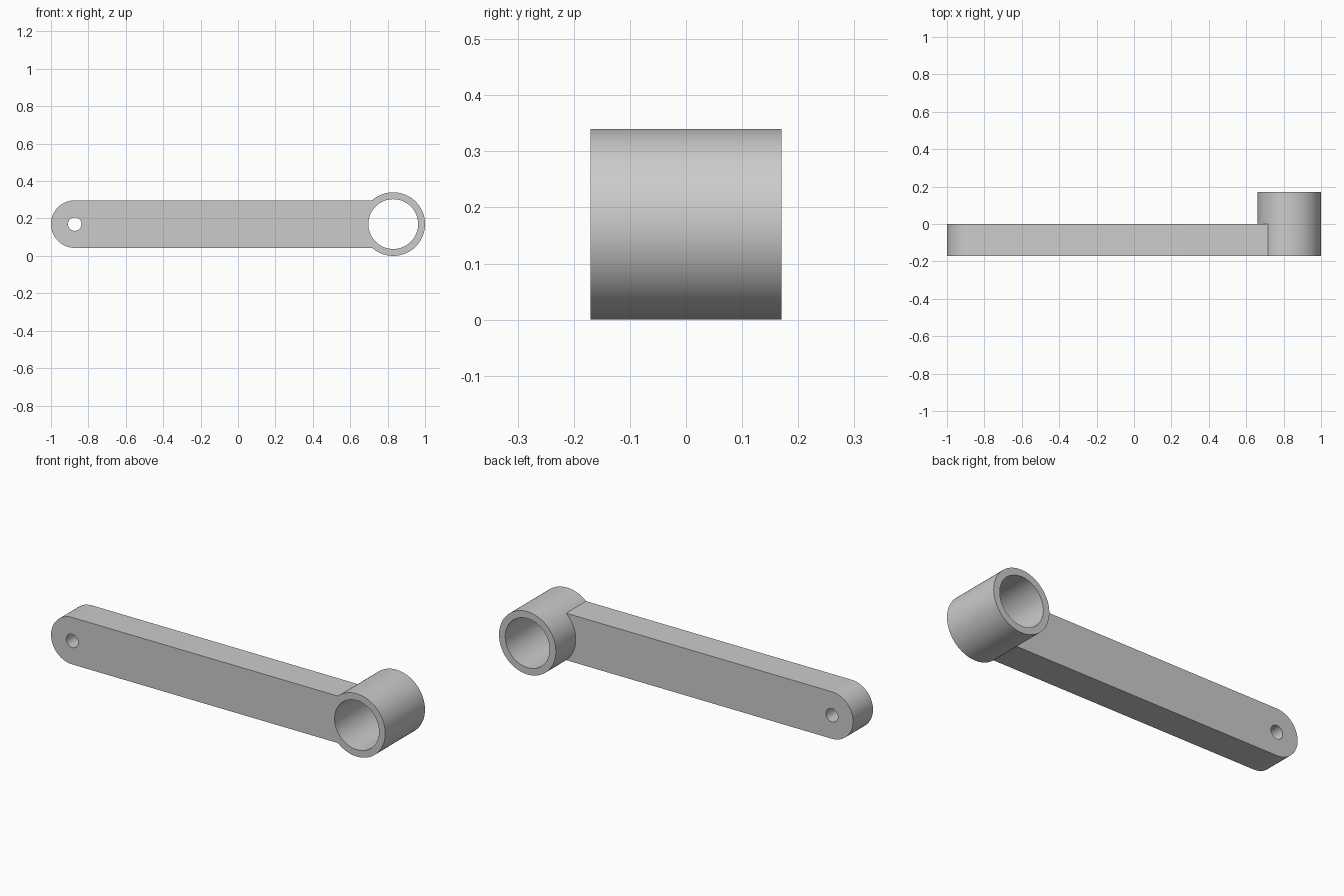
import bpy, bmesh
from math import pi, cos, sin, asin

if "Cube" in bpy.data.objects:
    bpy.data.objects.remove(bpy.data.objects["Cube"], do_unlink=True)

MID_Z = 0.17
TUBE_X, TUBE_R, BORE_R = 0.83, 0.17, 0.133
PIN_X, ARM_R, PIN_R = -0.873, 0.127, 0.036
FRONT, ARM_BACK, TUBE_BACK = -0.17, 0.0, 0.17

steel = bpy.data.materials.new("light grey")
steel.use_nodes = True
steel.diffuse_color = (0.6, 0.6, 0.6, 1)
steel.node_tree.nodes["Principled BSDF"].inputs["Base Color"].default_value = (0.6, 0.6, 0.6, 1)

bm = bmesh.new()


def arc(cx, r, start, end, steps):
    """Points (x, z) along an arc, both ends included."""
    angles = [start + (end - start) * i / steps for i in range(steps + 1)]
    return [(cx + r * cos(a), MID_Z + r * sin(a)) for a in angles]


def wall(points, y0, y1):
    """Strip of quads along a path, from depth y0 to y1."""
    rows = [[bm.verts.new((x, y, z)) for x, z in points] for y in (y0, y1)]
    for i in range(len(points) - 1):
        bm.faces.new((rows[0][i], rows[0][i + 1], rows[1][i + 1], rows[1][i]))


def cap(y, *loops):
    """Flat face at depth y: an outline followed by its holes."""
    edges = []
    for loop in loops:
        verts = [bm.verts.new((x, y, z)) for x, z in loop]
        edges += [bm.edges.new((v, verts[i - 1])) for i, v in enumerate(verts)]
    bmesh.ops.triangle_fill(bm, edges=edges, use_beauty=True, normal=(0, 1, 0))


# Paths: the tube's outside is split where the arm meets it
join = pi - asin(ARM_R / TUBE_R)
tube_outer = arc(TUBE_X, TUBE_R, -join, join, 72)
tube_inner = arc(TUBE_X, TUBE_R, join, 2 * pi - join, 24)
arm_side = [tube_outer[-1]] + arc(PIN_X, ARM_R, pi / 2, 3 * pi / 2, 40) + [tube_outer[0]]
bore = arc(TUBE_X, BORE_R, 0, 2 * pi, 80)
pin_hole = arc(PIN_X, PIN_R, 0, 2 * pi, 40)

# Side walls of arm and tube
wall(arm_side, FRONT, ARM_BACK)
wall(tube_outer, FRONT, ARM_BACK)
wall(tube_outer, ARM_BACK, TUBE_BACK)
wall(tube_inner, ARM_BACK, TUBE_BACK)

# Through holes
wall(bore, FRONT, TUBE_BACK)
wall(pin_hole, FRONT, ARM_BACK)

# Shared front face, back of the arm, back of the tube
cap(FRONT, arm_side + tube_outer[1:-1], bore[:-1], pin_hole[:-1])
cap(ARM_BACK, arm_side + tube_inner[::-1][1:-1], pin_hole[:-1])
cap(TUBE_BACK, tube_outer + tube_inner[1:-1], bore[:-1])

bmesh.ops.remove_doubles(bm, verts=bm.verts, dist=1e-5)
bmesh.ops.recalc_face_normals(bm, faces=bm.faces)

mesh = bpy.data.meshes.new("lever_arm")
bm.to_mesh(mesh)
bm.free()
mesh.materials.append(steel)
lever = bpy.data.objects.new("lever_arm", mesh)
bpy.context.collection.objects.link(lever)

# Smooth round walls, keep rims sharp
bpy.ops.object.select_all(action='DESELECT')
lever.select_set(True)
bpy.context.view_layer.objects.active = lever
bpy.ops.object.shade_smooth_by_angle(angle=pi / 6)
